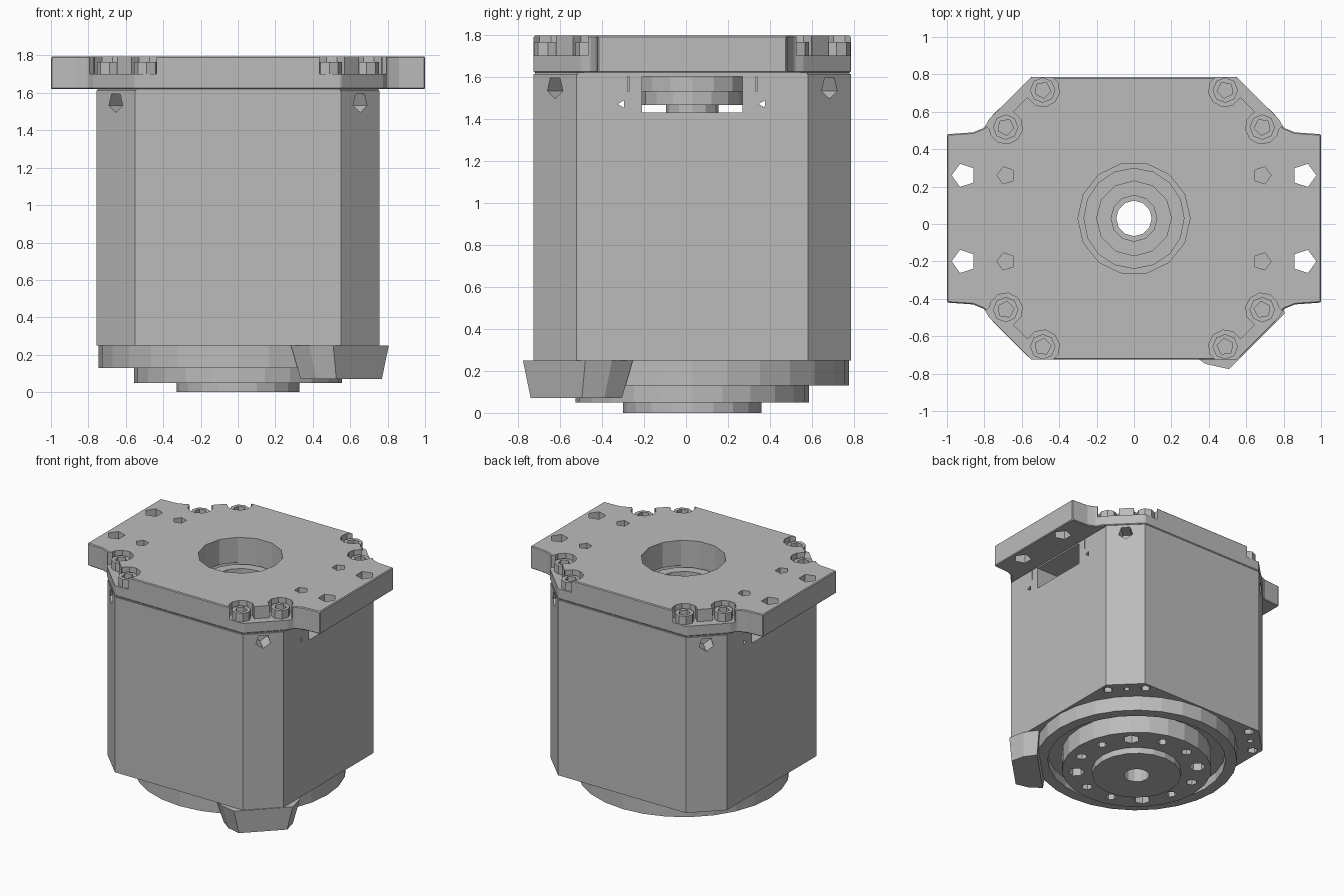
import bpy, bmesh
from math import cos, sin, pi, sqrt
from mathutils import Matrix, Vector

if "Cube" in bpy.data.objects:
    bpy.data.objects.remove(bpy.data.objects["Cube"], do_unlink=True)

CY = 0.03                      # the motor axis sits slightly behind the origin
SIDES = [(1, 1), (-1, 1), (-1, -1), (1, -1)]

metal = bpy.data.materials.new("grey metal")
metal.use_nodes = True
GREY = (0.5, 0.5, 0.5, 1)
metal.diffuse_color = GREY
metal.node_tree.nodes["Principled BSDF"].inputs["Base Color"].default_value = GREY


def ring(r, n, x=0, y=0, turn=0):
    return [(x + r * cos(2 * pi * i / n + turn), y + r * sin(2 * pi * i / n + turn)) for i in range(n)]


def prism(name, low, z0, z1, high=None, matrix=None):
    """Solid between a lower and an upper outline with equal point counts."""
    bm = bmesh.new()
    a = [bm.verts.new((x, y, z0)) for x, y in low]
    b = [bm.verts.new((x, y, z1)) for x, y in (high or low)]
    bm.faces.new(a)
    bm.faces.new(b)
    for i in range(len(a)):
        j = (i + 1) % len(a)
        bm.faces.new((a[i], a[j], b[j], b[i]))
    bmesh.ops.recalc_face_normals(bm, faces=bm.faces)
    bm.transform(Matrix.Translation((0, CY, 0)) @ (matrix or Matrix()))
    mesh = bpy.data.meshes.new(name)
    bm.to_mesh(mesh)
    bm.free()
    mesh.materials.append(metal)
    ob = bpy.data.objects.new(name, mesh)
    bpy.context.collection.objects.link(ob)
    return ob


def box(x0, x1, y0, y1, z0, z1, matrix=None):
    return prism("cutter", [(x0, y0), (x1, y0), (x1, y1), (x0, y1)], z0, z1, matrix=matrix)


def hole(r, n, x, y, z0, z1, turn=0):
    return prism("cutter", ring(r, n, x, y, turn), z0, z1)


def cut(ob, *cutters):
    for c in cutters:
        mod = ob.modifiers.new("cut", "BOOLEAN")
        mod.operation = "DIFFERENCE"
        mod.solver = "EXACT"
        mod.object = c
        bpy.context.view_layer.objects.active = ob
        bpy.ops.object.modifier_apply(modifier=mod.name)
        bpy.data.objects.remove(c, do_unlink=True)


def mirrored(quarter):
    """Full outline from the points of the +x +y quarter."""
    out = []
    for i, (sx, sy) in enumerate(SIDES):
        pts = [(x * sx, y * sy) for x, y in quarter]
        out += pts[::-1] if i % 2 else pts
    return out


def diagonal(sx, sy):
    """Frame whose local x points outward through a corner."""
    out = Vector((sx, sy, 0)).normalized()
    return Matrix(((out.x, -out.y, 0, 0), (out.y, out.x, 0, 0), (0, 0, 1, 0), (0, 0, 0, 1)))


# Housing: octagonal block with top well, side windows and corner holes
body = prism("housing", mirrored([(0.757, 0.55), (0.55, 0.755)]), 0.25, 1.612)
cut(body, hole(0.3, 14, 0, 0, 1.43, 1.7), hole(0.095, 12, 0, 0, 0.1, 1.5),
    box(-1, 1, -0.24, 0.24, 1.43, 1.60))
ALONG_X = Matrix.Rotation(pi / 2, 4, "Y")
for side in (-1, 1):
    for y in (-0.335, 0.335):
        at = Matrix.Translation((0, y, 1.47)) @ ALONG_X
        if side == 1:
            cut(body, prism("cutter", ring(0.02, 3, 0, 0, 0.5), -1, 1, matrix=at))
        slit = 0.305 if y > 0 else -0.305
        cut(body, box(side * 0.73, side * 0.8, slit - 0.003, slit + 0.003, 1.53, 1.7))
for sx, sy in SIDES:
    frame = diagonal(sx, sy)
    # radial screw hole near the top of each corner face
    at = frame @ Matrix.Translation((0.9, 0, 1.55)) @ ALONG_X
    cut(body, prism("cutter", ring(0.055, 5), -0.1, 0.1, matrix=at))
    # three small holes under each corner
    for u, r in ((-0.14, 0.04), (0, 0.025), (0.14, 0.04)):
        cut(body, prism("cutter", ring(r, 5, 0.85, u), 0.2, 0.35, matrix=frame))

# Mounting flange with two ears
flange = prism("mounting_flange", mirrored(
    [(1, 0.45), (0.86, 0.46), (0.8, 0.485), (0.775, 0.53), (0.55, 0.755)]), 1.62, 1.795)
bevel = flange.modifiers.new("edge", "BEVEL")
bevel.width = 0.006
bpy.context.view_layer.objects.active = flange
bpy.ops.object.modifier_apply(modifier=bevel.name)
cut(flange, hole(0.3, 14, 0, 0, 1.5, 1.9))
for sx, sy in SIDES:
    turn = 0 if sx > 0 else pi
    cut(flange, hole(0.065, 5, sx * 0.91, sy * 0.23, 1.5, 1.9, turn),
        hole(0.048, 5, sx * 0.685, sy * 0.23, 1.68, 1.9, turn))
    # stepped corner with two screw pockets
    frame = diagonal(sx, sy)
    cut(flange, box(0.86, 1.2, -0.21, 0.21, 1.70, 1.9, frame))
    for u in (-0.14, 0.14):
        cut(flange, prism("cutter", ring(0.09, 10, 0.83, u), 1.70, 1.9, matrix=frame))
        screw = prism("flange_screw", ring(0.068, 8, 0.83, u), 1.69, 1.765, matrix=frame)
        cut(screw, prism("cutter", ring(0.045, 5, 0.83, u), 1.72, 1.9, matrix=frame))

# Thin seat between housing and flange
seat = prism("flange_seat", mirrored([(0.75, 0.545), (0.545, 0.748)]), 1.60, 1.625)
cut(seat, hole(0.3, 14, 0, 0, 1.5, 1.7))

# Encoder hub in the well
hub = prism("encoder_hub", ring(0.27, 16), 1.53, 1.60)
cut(hub, hole(0.2, 12, 0, 0, 1.5, 1.7))
lower_hub = prism("encoder_disc", ring(0.24, 16), 1.465, 1.535)
cut(lower_hub, hole(0.095, 12, 0, 0, 1.4, 1.6))
shaft = prism("hollow_shaft", ring(0.125, 12), 1.42, 1.57)
cut(shaft, hole(0.095, 12, 0, 0, 1.4, 1.6))

# Output side: bearing ring, flange with bolt circle, centre boss
bearing = prism("bearing_ring", ring(0.745, 28), 0.13, 0.252)
cut(bearing, hole(0.66, 28, 0, 0, 0.0, 0.2), hole(0.095, 12, 0, 0, 0, 0.4))
output = prism("output_flange", ring(0.555, 24), 0.05, 0.21)
cut(output, hole(0.095, 12, 0, 0, 0, 0.4))
for i in range(12):
    a = pi / 4 + i * pi / 6
    r = 0.06 if i % 3 == 0 else 0.04
    cut(output, hole(r, 6, 0.45 * cos(a), 0.45 * sin(a), 0, 0.13, a))
boss = prism("output_boss", ring(0.33, 20), 0, 0.055)
cut(boss, hole(0.095, 12, 0, 0, -0.1, 0.2))

# Cable connector under the front left corner, narrowing downward
half = [(0.70, 0.3), (0.82, 0.28), (0.93, 0.21)]
top = [(v, -u) for v, u in half] + half[::-1]
bottom = [(0.72 + (v - 0.7) * 0.85, u * 0.82) for v, u in top]
prism("cable_connector", bottom, 0.07, 0.25, high=top, matrix=diagonal(1, -1))
